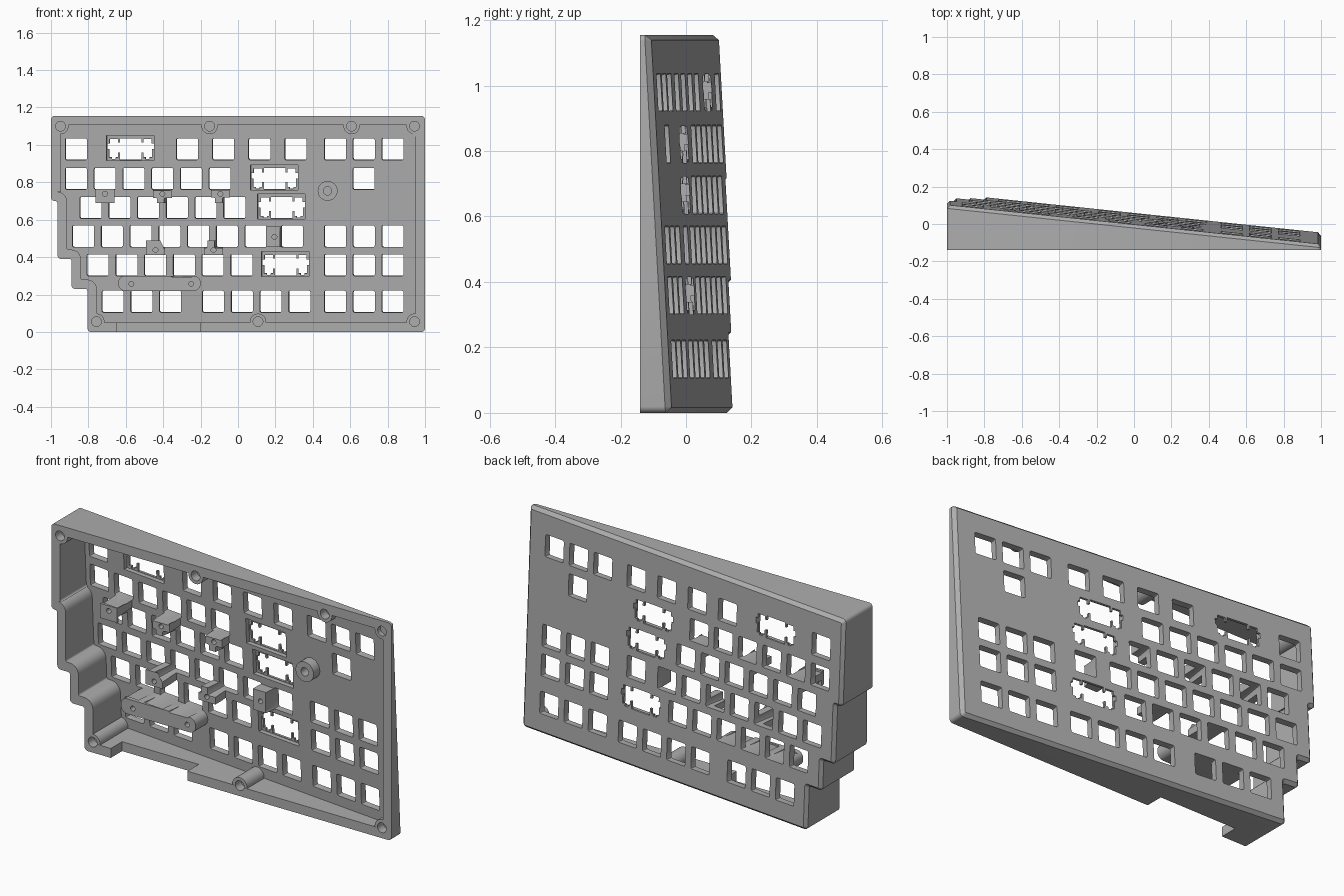
import bpy, bmesh, math
from mathutils import Vector

if "Cube" in bpy.data.objects:
    bpy.data.objects.remove(bpy.data.objects["Cube"], do_unlink=True)

RIM = -0.14           # flat open side
NORMAL = Vector((0.105, 1, 0.055))


def plate(x, z, off=0.0):
    """Depth of the sloping outer plate surface."""
    return 0.06 - 0.105 * x - 0.055 * z + off


# ---- helpers ----
def offset_round(pts, d, r, seg=5):
    """Inset a counter-clockwise outline by d and round its corners."""
    out = []
    n = len(pts)
    for i in range(n):
        p = Vector(pts[i])
        a = (p - Vector(pts[i - 1])).normalized()
        b = (Vector(pts[(i + 1) % n]) - p).normalized()
        na, nb = Vector((-a.y, a.x)), Vector((-b.y, b.x))
        turn = a.x * b.y - a.y * b.x
        p = p + (na + nb) * d / (1 + na.dot(nb))
        rad = max(r - d, 0.004) if turn > 0 else r * 0.6 + d * 0.3
        s, e = p - a * rad, p + b * rad
        c = s + e - p
        for k in range(seg + 1):
            t = k / seg * math.pi / 2
            out.append(c + (s - c) * math.cos(t) + (e - c) * math.sin(t))
    return out


def loft(bm, rings):
    """Solid through rings of equal length, capped at both ends."""
    loops = [[bm.verts.new(p) for p in ring] for ring in rings]
    n = len(loops[0])
    for lo, hi in zip(loops, loops[1:]):
        for i in range(n):
            j = (i + 1) % n
            bm.faces.new((lo[i], lo[j], hi[j], hi[i]))
    bm.faces.new(loops[0][::-1])
    bm.faces.new(loops[-1])


def flat(pts, y):
    return [Vector((p[0], y, p[1])) for p in pts]


def sloped(pts, off):
    return [Vector((p[0], plate(p[0], p[1], off), p[1])) for p in pts]


def through(bm, pts, near, far):
    """Prism square to the sloping plate, from near to far of its surface."""
    base = sloped(pts, -0.02)
    loft(bm, [[p + NORMAL * near for p in base], [p + NORMAL * far for p in base]])


def box(cx, cz, x0, x1, z0, z1):
    return [(cx + x0, cz + z0), (cx + x1, cz + z0), (cx + x1, cz + z1), (cx + x0, cz + z1)]


def disc(cx, cz, r, n=28):
    return [(cx + r * math.cos(k * math.tau / n), cz + r * math.sin(k * math.tau / n))
            for k in range(n)]


def make(name, bm):
    bmesh.ops.recalc_face_normals(bm, faces=bm.faces)
    me = bpy.data.meshes.new(name)
    bm.to_mesh(me)
    bm.free()
    ob = bpy.data.objects.new(name, me)
    bpy.context.collection.objects.link(ob)
    return ob


def combine(target, bm, operation):
    """Apply a boolean with a temporary tool mesh."""
    tool = make("tool", bm)
    tool.hide_render = True
    mod = target.modifiers.new("cut", "BOOLEAN")
    mod.object, mod.operation, mod.solver = tool, operation, "EXACT"
    dg = bpy.context.evaluated_depsgraph_get()
    me = bpy.data.meshes.new_from_object(target.evaluated_get(dg))
    target.modifiers.clear()
    target.data = me
    bpy.data.objects.remove(tool, do_unlink=True)


# ---- outer shell with chamfered plate edge ----
outline = [(-0.805, 0), (1, 0), (1, 1.155), (-1, 1.155), (-1, 0.70), (-0.965, 0.70),
           (-0.965, 0.39), (-0.89, 0.39), (-0.89, 0.23), (-0.805, 0.23)]
outer = offset_round(outline, 0, 0.02)
inset = offset_round(outline, 0.016, 0.02)
bm = bmesh.new()
loft(bm, [flat(outer, RIM), sloped(outer, -0.018), sloped(inset, 0)])
case = make("keyboard_case", bm)

# ---- hollow inside ----
bm = bmesh.new()
inner = offset_round(outline, 0.05, 0.06)
loft(bm, [flat(inner, -0.3), sloped(inner, -0.035)])
combine(case, bm, "DIFFERENCE")

# ---- screw bosses, posts and brace bar ----
screws = [(-0.949, 1.10), (-0.152, 1.10), (0.607, 1.10), (0.944, 1.10),
          (-0.757, 0.055), (0.107, 0.055), (0.944, 0.055)]
upper_posts = [(-0.711, 0.738), (-0.404, 0.738), (-0.094, 0.738)]
lower_posts = [(-0.441, 0.438), (-0.131, 0.438)]
single_post = (0.195, 0.508)
hub = (0.479, 0.754)
bar_holes = [(-0.57, 0.257), (-0.25, 0.257)]
bm = bmesh.new()
for x, z in screws:
    ring = disc(x, z, 0.043)
    loft(bm, [flat(ring, RIM + 0.001), sloped(ring, -0.02)])
solids = [(box(x, z, -0.05, 0.05, -0.05, 0.027), -0.07) for x, z in upper_posts]
solids += [(box(x, z, -0.05, 0.05, -0.027, 0.05), -0.075) for x, z in lower_posts]
solids.append((box(*single_post, -0.045, 0.045, -0.055, 0.055), -0.09))
solids.append((disc(*hub, 0.053), -0.125))
solids.append((offset_round(box(-0.42, 0.26, -0.22, 0.22, -0.04, 0.04), 0, 0.036), -0.07))
for pts, front in solids:
    loft(bm, [flat(pts, front), sloped(pts, -0.02)])
combine(case, bm, "UNION")

# ---- screw holes ----
bm = bmesh.new()
for x, z in screws:
    loft(bm, [flat(disc(x, z, 0.026), -0.2),
              flat(disc(x, z, 0.026), min(-0.09, plate(x, z, -0.016)))])
for x, z in upper_posts + lower_posts + [single_post] + bar_holes:
    loft(bm, [flat(disc(x, z, 0.013, 16), -0.2), flat(disc(x, z, 0.013, 16), -0.04)])
loft(bm, [flat(disc(*hub, 0.022), -0.2), flat(disc(*hub, 0.022), -0.07)])
combine(case, bm, "DIFFERENCE")

# ---- key openings: (row height, [(first x, pitch, count)]) ----
U = 0.1537
trio = (0.521, U, 3)
rows = [
    (0.978, [(-0.864, U, 1), (-0.27, 0.193, 4), trio]),
    (0.820, [(-0.864, U, 6), (0.674, U, 1)]),
    (0.665, [(-0.786, U, 6)]),
    (0.512, [(-0.826, U, 7), (0.291, U, 1), trio]),
    (0.358, [(-0.748, U, 6), trio]),
    (0.163, [(-0.668, U, 3), (-0.131, U, 4), trio]),
]
bm = bmesh.new()
for z, runs in rows:
    for start, pitch, count in runs:
        for k in range(count):
            key = box(start + k * pitch, z, -0.058, 0.058, -0.058, 0.058)
            through(bm, offset_round(key, 0, 0.008, 2), -0.13, 0.06)
combine(case, bm, "DIFFERENCE")

# ---- wide-key openings with a recess behind them ----
wide = [(-0.575, 0.978), (0.195, 0.820), (0.233, 0.665), (0.254, 0.358)]
bm = bmesh.new()
for x, z in wide:
    through(bm, box(x, z, -0.127, 0.127, -0.061, 0.073), -0.08, 0.008)
combine(case, bm, "DIFFERENCE")

half = [(0.058, 0.056), (0.058, 0.033), (0.068, 0.033), (0.068, 0.052), (0.112, 0.052),
        (0.112, 0.03), (0.125, 0.03), (0.125, 0), (0.115, 0), (0.115, -0.045),
        (0.1, -0.045), (0.1, -0.055), (0.08, -0.055), (0.08, -0.045), (0.068, -0.045),
        (0.068, -0.02), (0.058, -0.02), (0.058, -0.058)]
shape = half + [(-x, z) for x, z in reversed(half)]
bm = bmesh.new()
for x, z in wide:
    through(bm, [(x + a, z + b) for a, b in shape], -0.1, 0.06)
combine(case, bm, "DIFFERENCE")

# ---- notch in the lower wall ----
bm = bmesh.new()
notch = [(-0.65, -0.05), (-0.2, -0.05), (-0.2, 0.07), (-0.65, 0.07)]
loft(bm, [flat(notch, -0.3), flat(notch, -0.045)])
combine(case, bm, "DIFFERENCE")

# ---- colour and shading ----
grey = bpy.data.materials.new("plain grey")
grey.use_nodes = True
colour = (0.42, 0.42, 0.42, 1)
grey.diffuse_color = colour
grey.node_tree.nodes["Principled BSDF"].inputs["Base Color"].default_value = colour
case.data.materials.clear()
case.data.materials.append(grey)
for poly in case.data.polygons:
    poly.material_index = 0
bpy.ops.object.select_all(action="DESELECT")
case.select_set(True)
bpy.context.view_layer.objects.active = case
bpy.ops.object.shade_smooth_by_angle(angle=math.radians(30))
